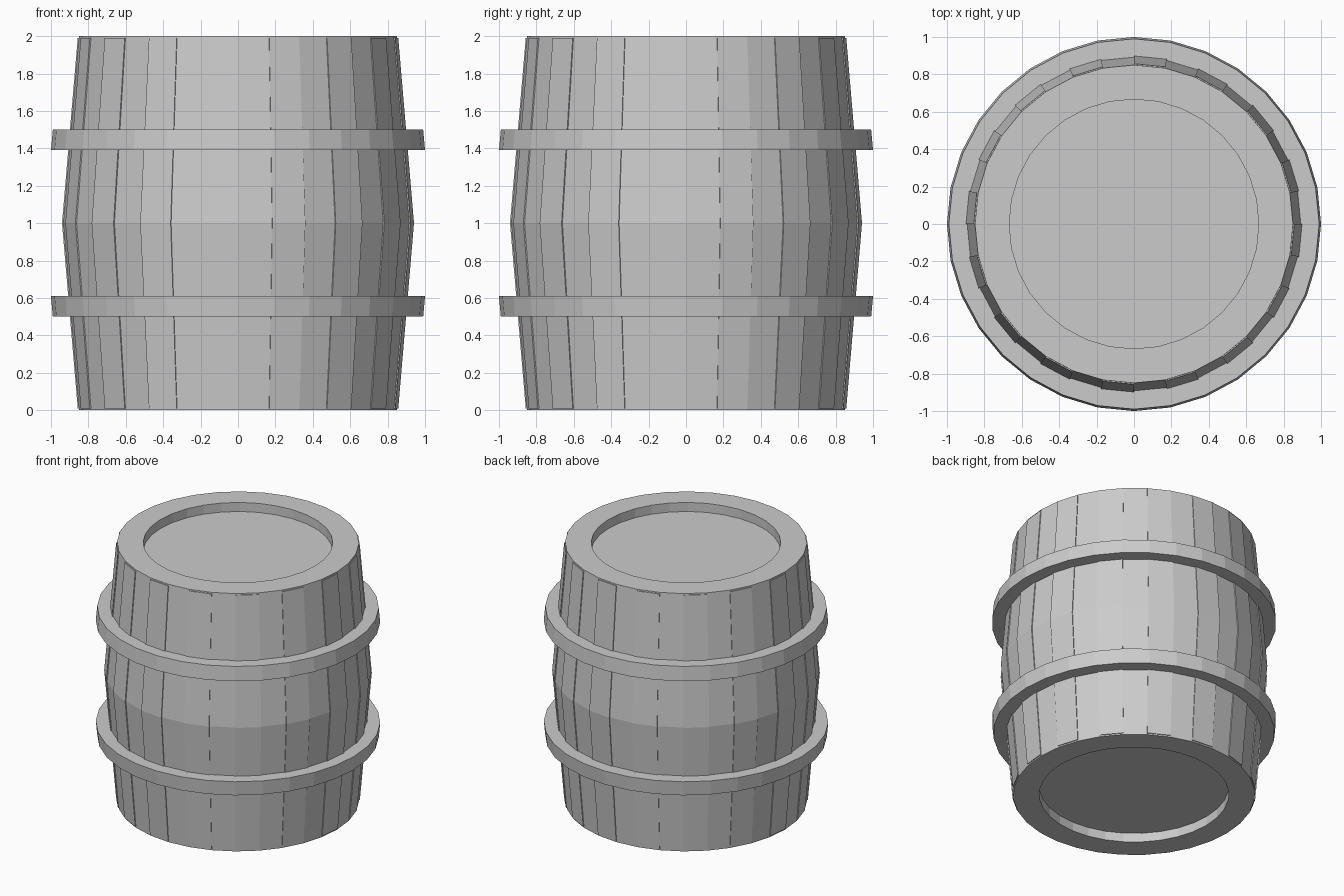
import bpy
import math

if "Cube" in bpy.data.objects:
    bpy.data.objects.remove(bpy.data.objects["Cube"])

SIDES = 32
STEP = 2 * math.pi / SIDES


def make_object(name, verts, faces):
    mesh = bpy.data.meshes.new(name)
    mesh.from_pydata(verts, [], faces)
    mesh.update()
    obj = bpy.data.objects.new(name, mesh)
    bpy.context.collection.objects.link(obj)
    return obj


def point(r, z, k):
    return (r * math.cos(k * STEP), r * math.sin(k * STEP), z)


def lathe(name, profile, closed):
    """Revolve an outward-facing (r, z) profile, listed from bottom to top."""
    n = len(profile)
    verts = [point(r, z, k) for k in range(SIDES) for r, z in profile]
    faces = []
    for k in range(SIDES):
        a, b = k * n, ((k + 1) % SIDES) * n
        for i in range(n if closed else n - 1):
            j = (i + 1) % n
            faces.append((a + i, b + i, b + j, a + j))
    if not closed:
        faces.append([k * n for k in reversed(range(SIDES))])
        faces.append([k * n + n - 1 for k in range(SIDES)])
    return make_object(name, verts, faces)


# Barrel body with a recessed head at both ends
lathe("barrel_body", [(0.667, 0.07), (0.667, 0), (0.85, 0), (0.934, 1),
                      (0.85, 2), (0.667, 2), (0.667, 1.93)], closed=False)

# Every second stave stands slightly proud of the body
verts, faces = [], []
levels = [(0.857, 0.01), (0.941, 1.0), (0.857, 1.99)]
for k in range(1, SIDES, 2):
    o = len(verts)
    for r, z in levels:
        verts += [point(r - 0.02, z, k), point(r, z, k),
                  point(r, z, k + 1), point(r - 0.02, z, k + 1)]
    for i in (0, 4):
        for c in range(3):
            faces.append((o + i + c, o + i + c + 1, o + i + c + 5, o + i + c + 4))
    faces.append((o + 3, o + 2, o + 1, o))
    faces.append((o + 8, o + 9, o + 10, o + 11))
make_object("raised_staves", verts, faces)

# Hoops, their outer faces following the barrel taper
lathe("lower_hoop", [(0.87, 0.5), (0.99, 0.5), (1.0, 0.61), (0.87, 0.61)], closed=True)
lathe("upper_hoop", [(0.87, 1.39), (1.0, 1.39), (0.99, 1.5), (0.87, 1.5)], closed=True)
